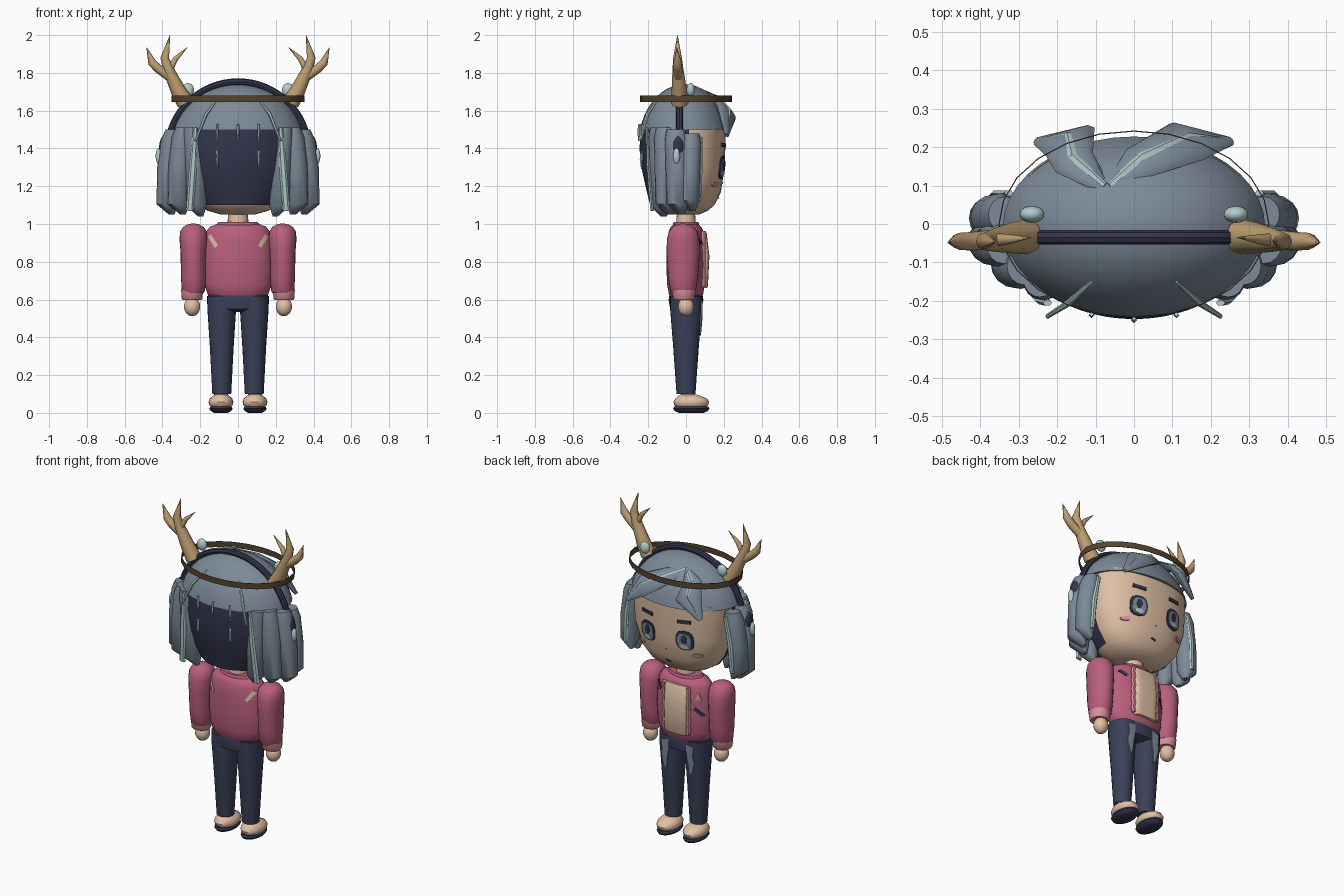
import bpy, bmesh, math
from mathutils import Vector

if "Cube" in bpy.data.objects:
    bpy.data.objects.remove(bpy.data.objects["Cube"])


def material(name, hexa):
    rgb = [int(hexa[i:i + 2], 16) / 255 for i in (0, 2, 4)]
    lin = [c / 12.92 if c < 0.04045 else ((c + 0.055) / 1.055) ** 2.4 for c in rgb] + [1]
    m = bpy.data.materials.new(name)
    m.use_nodes = True
    m.diffuse_color = lin
    m.node_tree.nodes["Principled BSDF"].inputs["Base Color"].default_value = lin
    return m


SLATE = material("slate hair", "7C8A98")
DARK = material("dark navy", "33364D")
DENIM = material("denim navy", "3A4058")
PINK = material("rose pink", "B85F7C")
BLUSH = material("light pink", "DE919A")
SKIN = material("skin", "E0C0A4")
TAN = material("antler tan", "BE9F72")
BROWN = material("ring brown", "55442F")
PALE = material("pale teal", "B2CCCC")


def finish(name, bm, mat, angle=40):
    bmesh.ops.remove_doubles(bm, verts=bm.verts, dist=1e-5)
    bmesh.ops.recalc_face_normals(bm, faces=bm.faces)
    me = bpy.data.meshes.new(name)
    bm.to_mesh(me)
    bm.free()
    me.materials.append(mat)
    me.shade_smooth()
    me.set_sharp_from_angle(angle=math.radians(angle))
    ob = bpy.data.objects.new(name, me)
    bpy.context.collection.objects.link(ob)
    return ob


def skin_rings(bm, rings, closed=True, cap=True):
    vs = [[bm.verts.new(p) for p in r] for r in rings]
    n = len(vs[0])
    for a, b in zip(vs, vs[1:]):
        for i in range(n if closed else n - 1):
            j = (i + 1) % n
            bm.faces.new((a[i], a[j], b[j], b[i]))
    if cap:
        bm.faces.new(vs[0])
        bm.faces.new(vs[-1])


def rounded(v, power):
    return math.copysign(abs(v) ** (2 / power), v)


def loft(name, rings, mat, n=32, cx=0, cy=0, arc=None, cap=True, angle=40, power=2):
    """Stacked ellipses: each ring is z, rx, ry and optional centre x, y offsets."""
    a0, a1 = arc or (0, 2 * math.pi)
    steps = n if arc is None else n - 1
    turns = [a0 + (a1 - a0) * i / steps for i in range(n)]
    out = []
    for z, rx, ry, *c in rings:
        ox, oy = c or (0, 0)
        out.append([(cx + ox + rx * rounded(math.cos(a), power),
                     cy + oy + ry * rounded(math.sin(a), power), z) for a in turns])
    bm = bmesh.new()
    skin_rings(bm, out, arc is None, cap and arc is None)
    return finish(name, bm, mat, angle)


def tube(name, pts, radii, mat, n=6, ref=(0, 1, 0), angle=30):
    """Sweep an ellipse (width, thickness) along a path; thickness follows ref."""
    pts, ref, out = [Vector(p) for p in pts], Vector(ref), []
    for i, p in enumerate(pts):
        t = (pts[min(i + 1, len(pts) - 1)] - pts[max(i - 1, 0)]).normalized()
        side = t.cross(ref).normalized()
        up = side.cross(t)
        w, h = radii[i] if isinstance(radii[i], tuple) else (radii[i], radii[i])
        out.append([p + side * w * math.cos(a) + up * h * math.sin(a)
                    for a in (2 * math.pi * k / n for k in range(n))])
    bm = bmesh.new()
    skin_rings(bm, out)
    return finish(name, bm, mat, angle)


def ball(name, c, r, mat):
    bm = bmesh.new()
    bmesh.ops.create_uvsphere(bm, u_segments=20, v_segments=12, radius=1)
    bmesh.ops.scale(bm, vec=r, verts=bm.verts)
    bmesh.ops.translate(bm, vec=c, verts=bm.verts)
    return finish(name, bm, mat)


def surface_y(rings, sign, cx, x, z, power=2):
    """Depth of a lofted shape at x, z, on its +y or -y side."""
    for a, b in zip(rings, rings[1:]):
        if a[0] <= z <= b[0]:
            f = (z - a[0]) / (b[0] - a[0])
            rx, ry = a[1] + f * (b[1] - a[1]), a[2] + f * (b[2] - a[2])
            return sign * ry * max(0.02, 1 - abs((x - cx) / rx) ** power) ** (1 / power)
    return 0


def plate(name, pts, rings, mat, off=0.005, sign=1, cx=0, power=2):
    """Thin painted detail laid on a lofted shape, given as an x, z outline."""
    bm = bmesh.new()
    mid = (sum(p[0] for p in pts) / len(pts), sum(p[1] for p in pts) / len(pts))
    lay = [[bm.verts.new((x, surface_y(rings, sign, cx, x, z, power) + sign * o, z)) for x, z in pts + [mid]]
           for o in (off, off - 0.009)]
    n = len(pts)
    for i in range(n):
        j = (i + 1) % n
        for l in lay:
            bm.faces.new((l[i], l[j], l[n]))
        bm.faces.new((lay[0][i], lay[0][j], lay[1][j], lay[1][i]))
    return finish(name, bm, mat, 30)


def oval(x, z, rx, rz, n=14, power=2):
    return [(x + rx * rounded(math.cos(2 * math.pi * i / n), power),
             z + rz * rounded(math.sin(2 * math.pi * i / n), power)) for i in range(n)]


def slash(x0, z0, x1, z1, w):
    d = Vector((z1 - z0, x0 - x1)).normalized() * w
    return [(x0 + d.x, z0 + d.y), (x1 + d.x, z1 + d.y), (x1 - d.x, z1 - d.y), (x0 - d.x, z0 - d.y)]


# Head and hair shell
HEAD = [(1.05, .09, .07), (1.07, .16, .115), (1.1, .21, .15), (1.17, .265, .185), (1.3, .308, .205), (1.52, .318, .212)]
BACK = [(1.1, .215, .19), (1.18, .275, .21), (1.28, .315, .232), (1.4, .33, .247), (1.51, .333, .237)]
loft("head", HEAD, SKIN, 44, power=2.3)
loft("back_hair", BACK, DARK, 36, arc=(math.radians(-184), math.radians(4)))
dome = [(1.42 + .32 * math.sin(t), .352 * math.cos(t), .243 * math.cos(t))
        for t in (math.asin(.25) + i / 10 * (1.56 - math.asin(.25)) for i in range(11))]
loft("hair_dome", dome, SLATE, 40, cy=-.008)

# Headband, brown ring
band = [(.372 * math.cos(t), -.035, 1.385 + .368 * math.sin(t)) for t in (math.pi * i / 32 for i in range(33))]
tube("headband", band, [.018] * 33, DARK, 8)
loft("brown_ring", [(1.645, .352, .243), (1.68, .352, .243), (1.68, .349, .24), (1.645, .349, .24),
                    (1.645, .352, .243)], BROWN, 24, cap=False)


def face(name, pts, mat, off=.005):
    plate(name, pts, HEAD, mat, off, power=2.3)


face("mouth", slash(-.015, 1.135, .015, 1.14, .004), DARK)
face("nose", oval(0, 1.215, .006, .005, 6), BLUSH)

TORSO = [(.605, .13, .075), (.625, .16, .09), (.68, .178, .1), (.78, .185, .104), (.9, .18, .1), (.96, .168, .092),
         (.985, .15, .08), (1.0, .11, .062)]
LEG = [(.1, .05, .05), (.35, .063, .068), (.55, .076, .084), (.62, .078, .084)]

for s, side in ((1, "left"), (-1, "right")):
    # Eyes, brows, cheeks
    ex = s * .125
    face(side + "_eye_outline", oval(ex, 1.3, .054, .062, 16, 2.6), DARK)
    face(side + "_eye_iris", oval(ex, 1.296, .042, .05, 16, 2.6), SLATE, .0075)
    face(side + "_eye_pupil", oval(ex, 1.31, .017, .028), DARK, .01)
    face(side + "_eye_glint", oval(ex, 1.266, .026, .014), PALE, .01)
    face(side + "_brow", slash(s * .085, 1.415, s * .165, 1.42, .01), DARK, .007)
    face(side + "_cheek", oval(s * .19, 1.21, .026, .013), BLUSH, .008)

    # Side locks: top x, y, bottom x, y, radius, top z, tip z
    for i, (x, y, bx, by, r, zt, zb) in enumerate((
            (.335, .025, .374, .015, .058, 1.48, 1.07), (.338, -.055, .375, -.045, .06, 1.5, 1.05),
            (.285, -.11, .315, -.105, .06, 1.51, 1.05), (.245, -.145, .22, -.135, .056, 1.51, 1.04))):
        dx, dy = (bx - x) * s, by - y
        loft(f"{side}_lock_{i + 1}", [(zt, r * .75, r * .8), (zt - .05, r * .95, r, dx * .3, dy * .3),
             (zt - .2, r, r, dx * .8, dy * .7), (zb + .055, r * .95, r * .95, dx, dy),
             (zb, r * .25, r * .3, dx - s * r * .4, dy + r * .3)], SLATE, 16, s * x, y, angle=50)
    # Pale strands on the locks and over the hair
    tube(side + "_lock_stripe", [(s * .225, -.205, 1.51), (s * .237, -.2, 1.32), (s * .255, -.18, 1.07)],
         [(.012, .008), (.02, .01), (.02, .01)], PALE)
    tube(side + "_front_lock_stripe", [(s * .325, .08, 1.46), (s * .355, .079, 1.3), (s * .365, .072, 1.12)],
         [(.012, .008), (.017, .01), (.014, .008)], PALE)
    tube(side + "_loose_strand", [(s * .11, -.15, 1.66), (s * .17, -.205, 1.58), (s * .225, -.24, 1.44)],
         [.005, .009, .006], PALE)
    for x, z0, z1 in ((.11, 1.53, 1.44), (.11, 1.39, 1.29)):
        y = surface_y(BACK, -1, 0, x, 1.4) - .002
        tube(side + "_back_strand", [(s * x, y, z0), (s * x, y - .002, (z0 + z1) / 2), (s * x, y, z1)],
             [.006, .008, .003], PALE, 4)

    # Ear pieces and hair beads
    ball(side + "_ear_pad", (s * .388, -.045, 1.4), (.03, .035, .07), DARK)
    ball(side + "_ear_stud", (s * .42, -.05, 1.36), (.016, .018, .042), PALE)
    ball(side + "_hair_bead", (s * .265, .025, 1.71), (.032, .022, .036), PALE)

    # Antlers
    def antler(part, pts, radii):
        tube(f"{side}_antler_{part}", [(s * x, y, z) for x, y, z in pts], radii, TAN, 8, angle=50)
    antler("beam", [(.278, -.033, 1.64), (.318, -.036, 1.71), (.365, -.042, 1.81), (.388, -.045, 1.88), (.36, -.045, 2.0)],
           [.046, .04, .03, .023, .001])
    antler("outer_tine", [(.335, -.038, 1.76), (.425, -.045, 1.825), (.455, -.045, 1.855), (.484, -.048, 1.935)],
           [.026, .024, .022, .001])
    antler("inner_tine", [(.365, -.042, 1.81), (.33, -.04, 1.875), (.268, -.035, 1.935)], [.018, .014, .001])

    # Swept fringe with a pale ridge
    ref = Vector((s * .25, .75, .6))
    path = [Vector(p) for p in ((-.07, .085, 1.69), (-.07 + s * .085, .16, 1.655), (s * .15 - .015, .213, 1.59), (s * .25, .215, 1.47))]
    tube(side + "_fringe", path, [(.014, .012), (.056, .022), (.076, .028), (.015, .01)], SLATE, 10, ref, 50)
    tube(side + "_fringe_ridge", [p + ref * .022 for p in path[:3]] + [path[3] + ref * .006],
         [(.008, .005), (.013, .007), (.014, .01), (.003, .003)], PALE, 4, ref)

    # Arms
    loft(side + "_sleeve", [(.635, .055, .06), (.65, .062, .068), (.72, .066, .08), (.85, .068, .088), (.92, .074, .086),
         (.96, .07, .076), (.985, .054, .056), (.997, .032, .034), (1.002, .01, .01)], PINK, 24, s * .236, -.015)
    loft(side + "_cuff", [(.598, .05, .05), (.605, .055, .057), (.65, .058, .063)], BLUSH, 24, s * .243, -.012)
    ball(side + "_hand", (s * .243, .0, .562), (.043, .042, .05), SKIN)

    # Legs and shoes
    loft(side + "_leg", LEG, DENIM, 24, s * .086)
    loft(side + "_ankle", [(.07, .036, .036), (.115, .036, .036)], BLUSH, 16, s * .09, .01)
    loft(side + "_shoe", [(.028, .05, .075), (.042, .063, .09), (.058, .066, .094), (.075, .06, .084), (.09, .044, .06, 0, -.01),
         (.098, .028, .04, 0, -.015)], SKIN, 24, s * .09, .028)
    loft(side + "_sole", [(0, .035, .065), (.01, .054, .088), (.022, .062, .096), (.034, .056, .09)], DARK, 24, s * .09, .028)
    plate(side + "_leg_wear", [(s * .06, .6), (s * .11, .59), (s * .105, .53), (s * .112, .49), (s * .095, .42),
          (s * .078, .41), (s * .07, .49), (s * .062, .53)], LEG, SLATE, .007, 1, s * .086)

    # Jacket details
    plate(side + "_back_patch", slash(s * .152, .94, s * .115, .88, .011), TORSO, SKIN, .006, -1)
    tube(side + "_frill", [(s * (.08 + .007 * (i % 2)), .094, .67 + .029 * i) for i in range(11)],
         [.013] * 11, BLUSH, 6, angle=50)

# Torso, neck, hips
loft("jacket", TORSO, PINK, 36)
loft("collar", [(.985, .115, .068), (1.0, .112, .07), (1.01, .102, .064)], PINK, 28)
loft("neck", [(.98, .056, .052), (1.03, .054, .05), (1.09, .046, .046)], SKIN, 20)
loft("hips", [(.535, .075, .05), (.55, .155, .084), (.6, .163, .092), (.635, .155, .086)], DENIM, 32)
loft("shirt_panel", [(.66, .068, .025, 0, .085), (.672, .076, .03, 0, .086), (.83, .076, .036, 0, .088),
                     (.95, .076, .03, 0, .08), (.963, .068, .025, 0, .078)], SKIN, 28, power=4, angle=50)
plate("pin", [(-.15, .885), (-.115, .885), (-.133, .93)], TORSO, TAN)
plate("right_pocket", slash(-.16, .79, -.115, .835, .008), TORSO, DARK, .007)
plate("left_pocket", slash(.115, .9, .15, .935, .008), TORSO, DARK, .007)
tube("centre_strand", [(0, -.246, 1.53), (0, -.25, 1.49), (0, -.25, 1.44)], [.006, .008, .003], PALE, 4)
